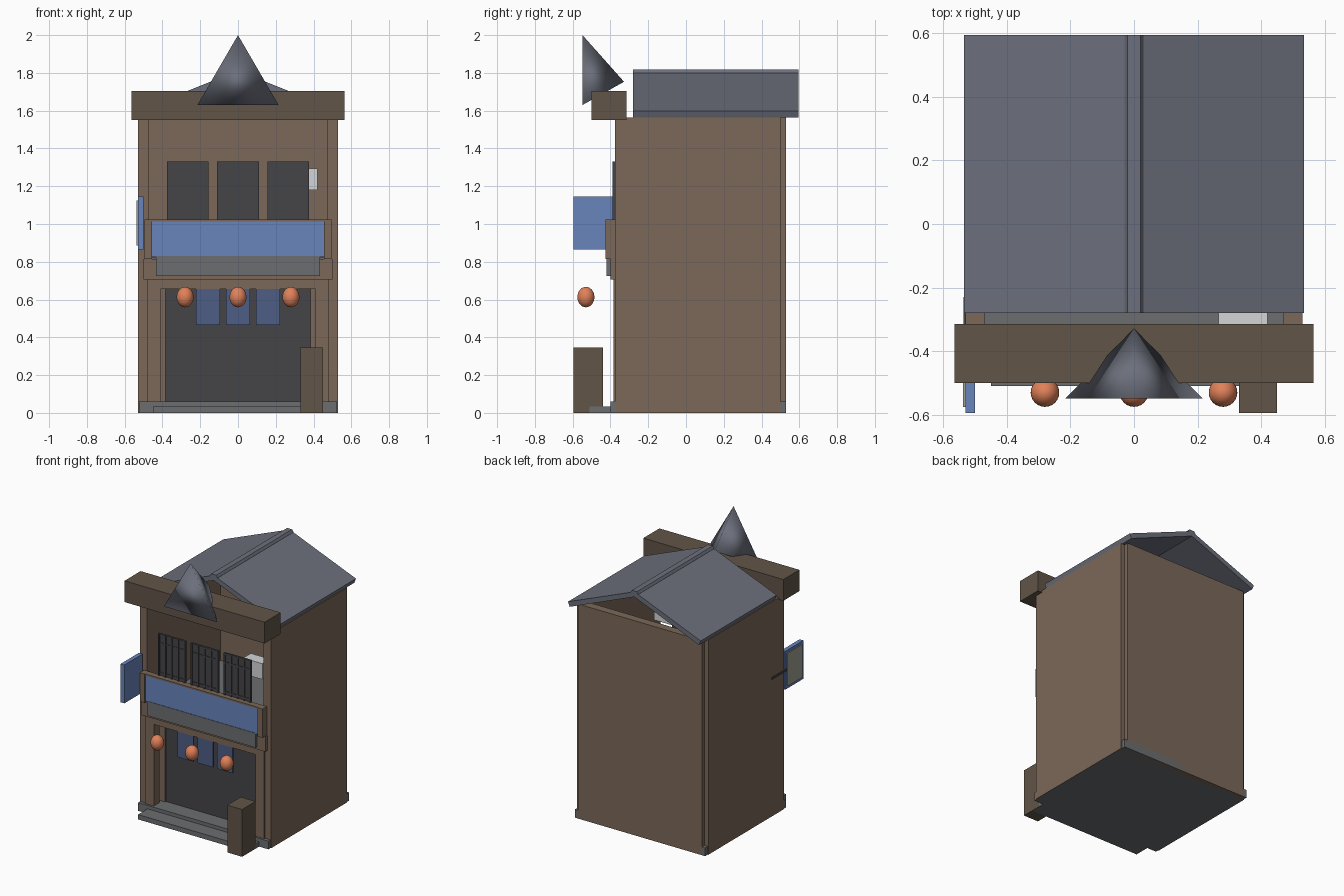
import bpy, bmesh, math

if "Cube" in bpy.data.objects:
    bpy.data.objects.remove(bpy.data.objects["Cube"])

def mat(name, r, g, b):
    m = bpy.data.materials.new(name)
    m.diffuse_color = (r, g, b, 1)
    m.use_nodes = True
    m.node_tree.nodes["Principled BSDF"].inputs["Base Color"].default_value = m.diffuse_color
    return m

WOOD = mat("wood", .20, .14, .10)
DARKWOOD = mat("dark_wood", .12, .09, .065)
SLATE = mat("slate", .15, .16, .20)
STONE = mat("stone", .15, .155, .16)
DARK = mat("dark", .06, .058, .066)
BLUE = mat("blue", .14, .23, .50)
CURTAIN = mat("curtain_blue", .075, .11, .23)
ORANGE = mat("lantern_orange", .75, .22, .10)
WHITE = mat("white", .65, .66, .68)
CREAM = mat("cream", .35, .35, .29)

def finish(name, bm, material):
    bmesh.ops.recalc_face_normals(bm, faces=bm.faces)
    me = bpy.data.meshes.new(name)
    bm.to_mesh(me)
    bm.free()
    me.materials.append(material)
    ob = bpy.data.objects.new(name, me)
    bpy.context.collection.objects.link(ob)
    return ob

def box(name, x, y, z, material):
    """Box from (min, max) pairs."""
    bm = bmesh.new()
    bmesh.ops.create_cube(bm, size=1)
    for v in bm.verts:
        v.co = [r[0] if c < 0 else r[1] for c, r in zip(v.co, (x, y, z))]
    return finish(name, bm, material)

def pair(name, x, y, z, material):
    """Box mirrored to both sides of x = 0."""
    box(name + "_right", x, y, z, material)
    box(name + "_left", (-x[1], -x[0]), y, z, material)

def prism(name, profile, y, material):
    """XZ profile extruded along y."""
    bm = bmesh.new()
    f = bm.faces.new([bm.verts.new((px, y[0], pz)) for px, pz in profile])
    new = bmesh.ops.extrude_face_region(bm, geom=[f])["geom"]
    bmesh.ops.translate(bm, vec=(0, y[1] - y[0], 0),
                        verts=[v for v in new if isinstance(v, bmesh.types.BMVert)])
    return finish(name, bm, material)

# Foundation, step and upper floor
box("foundation", (-.525, .525), (-.40, .53), (0, .06), STONE)
box("front_step", (-.45, .45), (-.51, -.39), (0, .035), STONE)
box("upper_floor", (-.47, .47), (-.37, .47), (.74, .78), STONE)

# Walls
pair("side_wall", (.47, .53), (-.375, .50), (0, 1.565), WOOD)
box("back_wall", (-.50, .50), (.47, .53), (0, 1.565), WOOD)

# Entrance
pair("entrance_post", (.41, .48), (-.385, -.32), (.06, .705), WOOD)
pair("door_jamb", (.385, .47), (-.29, -.25), (.06, .74), WOOD)
box("entrance_door", (-.39, .39), (-.28, -.26), (.06, .66), DARK)
box("door_header", (-.41, .41), (-.385, -.26), (.655, .74), WOOD)
box("lintel", (-.50, .50), (-.40, -.36), (.705, .815), WOOD)
box("awning_board", (-.435, .435), (-.42, -.395), (.725, .83), STONE)
for i, cx in enumerate((-.158, 0, .158)):
    box(f"door_curtain_{i}", (cx - .064, cx + .064), (-.378, -.37), (.465, .655), CURTAIN)

# Main signboard with frame
box("signboard_back", (-.46, .46), (-.405, -.375), (.82, 1.02), WOOD)
box("signboard_panel", (-.455, .455), (-.417, -.40), (.825, 1.015), BLUE)
pair("signboard_end", (.455, .495), (-.425, -.375), (.815, 1.025), WOOD)
box("signboard_top_rail", (-.46, .46), (-.42, -.375), (1.013, 1.025), WOOD)

# Lattice windows
for i, cx in enumerate((-.265, 0, .265)):
    box(f"window_panel_{i}", (cx - .11, cx + .11), (-.382, -.372), (1.02, 1.33), DARK)
    for j in range(5):
        bx = cx - .104 + j * .052
        box(f"window_bar_{i}_{j}", (bx - .006, bx + .006), (-.389, -.38), (1.02, 1.33), DARK)
    for j, bz in enumerate((1.045, 1.26, 1.324)):
        box(f"window_rail_{i}_{j}", (cx - .11, cx + .11), (-.386, -.38), (bz - .006, bz + .006), DARK)
box("air_conditioner", (.265, .42), (-.32, -.23), (1.18, 1.295), WHITE)

# Projecting side sign
box("side_sign", (-.53, -.50), (-.595, -.385), (.865, 1.145), BLUE)
box("side_sign_face", (-.537, -.529), (-.575, -.405), (.885, 1.125), CREAM)
box("side_sign_bracket", (-.536, -.524), (-.40, -.23), (1.0, 1.015), DARK)

# Front box and lanterns
box("entrance_stand", (.33, .45), (-.595, -.44), (0, .345), DARKWOOD)
for i, cx in enumerate((-.28, 0, .28)):
    bm = bmesh.new()
    bmesh.ops.create_uvsphere(bm, u_segments=24, v_segments=16, radius=1)
    for v in bm.verts:
        v.co = (cx + v.co.x * .045, -.53 + v.co.y * .045, .613 + v.co.z * .054)
    ob = finish(f"lantern_{i}", bm, ORANGE)
    ob.data.shade_smooth()

# Roof slopes, ridge and front beam
for side, s in (("right", 1), ("left", -1)):
    prism("roof_slope_" + side, [(0, 1.812), (s * .535, 1.597), (s * .522, 1.563), (0, 1.775)],
          (-.28, .595), SLATE)
prism("roof_ridge", [(-.03, 1.785), (.03, 1.785), (.03, 1.803), (.02, 1.818),
                     (-.02, 1.818), (-.03, 1.803)], (-.28, .595), SLATE)
box("front_beam", (-.565, .565), (-.50, -.315), (1.55, 1.705), DARKWOOD)

# Three-sided gable ornament, point facing back
bm = bmesh.new()
base = [bm.verts.new(c) for c in ((0, -.548, 2.0), (-.215, -.548, 1.63), (.215, -.548, 1.63))]
tip = bm.verts.new((0, -.328, 1.753))
bm.faces.new(base)
for i in range(3):
    bm.faces.new((base[i], base[(i + 1) % 3], tip))
ob = finish("gable_ornament", bm, SLATE)
ob.data.shade_smooth()
